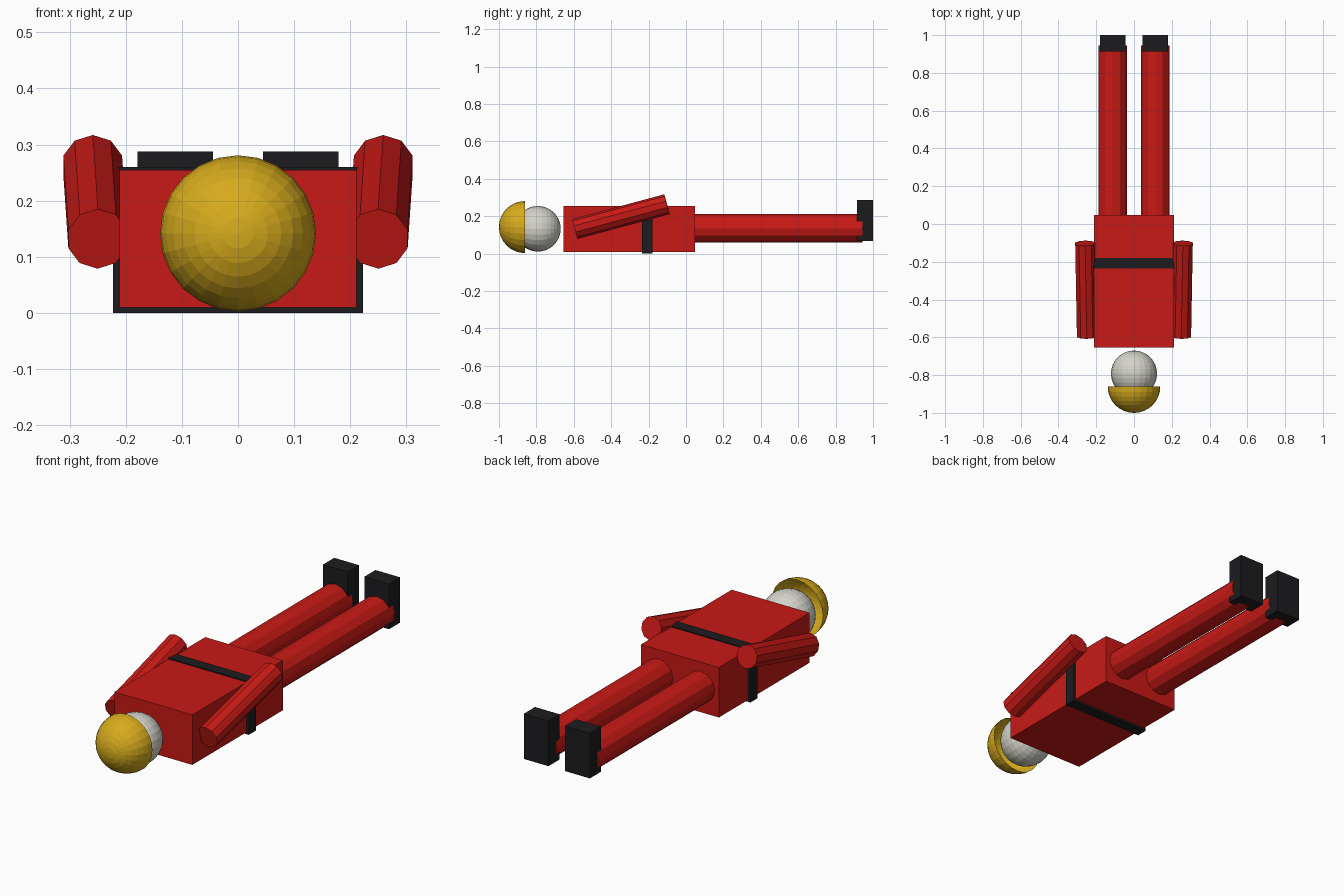
import bpy, bmesh, math
from mathutils import Vector, Matrix

if "Cube" in bpy.data.objects:
    bpy.data.objects.remove(bpy.data.objects["Cube"])


def material(name, color):
    m = bpy.data.materials.new(name)
    m.diffuse_color = (*color, 1)
    m.use_nodes = True
    m.node_tree.nodes["Principled BSDF"].inputs["Base Color"].default_value = m.diffuse_color
    return m


RED = material("red", (0.58, 0.01, 0.008))
BLACK = material("black", (0.012, 0.012, 0.014))
GOLD = material("gold", (0.68, 0.41, 0.012))
PALE = material("pale", (0.66, 0.65, 0.58))


def finish(bm, name, mat):
    mesh = bpy.data.meshes.new(name)
    bm.to_mesh(mesh)
    bm.free()
    mesh.materials.append(mat)
    obj = bpy.data.objects.new(name, mesh)
    bpy.context.collection.objects.link(obj)
    return obj


def box(name, lo, hi, mat):
    lo, hi = Vector(lo), Vector(hi)
    bm = bmesh.new()
    bmesh.ops.create_cube(bm, size=1, matrix=Matrix.Translation((lo + hi) / 2)
                          @ Matrix.Diagonal((*(hi - lo), 1)))
    return finish(bm, name, mat)


def rod(name, a, b, radius, sides, mat):
    a, b = Vector(a), Vector(b)
    d = b - a
    turn = d.to_track_quat('Z', 'Y').to_matrix().to_4x4()
    bm = bmesh.new()
    bmesh.ops.create_cone(bm, cap_ends=True, segments=sides, radius1=radius,
                          radius2=radius, depth=d.length,
                          matrix=Matrix.Translation((a + b) / 2) @ turn)
    return finish(bm, name, mat)


def ball(name, center, radius, mat, half=False):
    # Poles lie along y; a half ball keeps only the -y side, open at the rim
    bm = bmesh.new()
    bmesh.ops.create_uvsphere(bm, u_segments=24, v_segments=16, radius=radius)
    if half:
        low = [v for v in bm.verts if v.co.z < -1e-4]
        bmesh.ops.delete(bm, geom=low, context='VERTS')
    bm.transform(Matrix.Translation(center) @ Matrix.Rotation(math.pi / 2, 4, 'X'))
    return finish(bm, name, mat)


# Torso and belt
box("torso", (-0.211, -0.655, 0.01), (0.211, 0.047, 0.255), RED)
box("belt", (-0.223, -0.235, 0.0), (0.223, -0.18, 0.26), BLACK)

# Head and domed helmet
ball("head", (0, -0.792, 0.133), 0.122, PALE)
ball("helmet", (0, -0.861, 0.142), 0.139, GOLD, half=True)

# Paired limbs
for side, s in (("left", -1), ("right", 1)):
    rod(f"{side}_leg", (s * 0.113, 0.04, 0.135), (s * 0.113, 0.945, 0.135),
        0.076, 12, RED)
    rod(f"{side}_arm", (s * 0.25, -0.594, 0.132), (s * 0.259, -0.102, 0.264),
        0.055, 10, RED)
    x = sorted((s * 0.045, s * 0.179))
    box(f"{side}_boot", (x[0], 0.913, 0.067), (x[1], 1.0, 0.288), BLACK)
